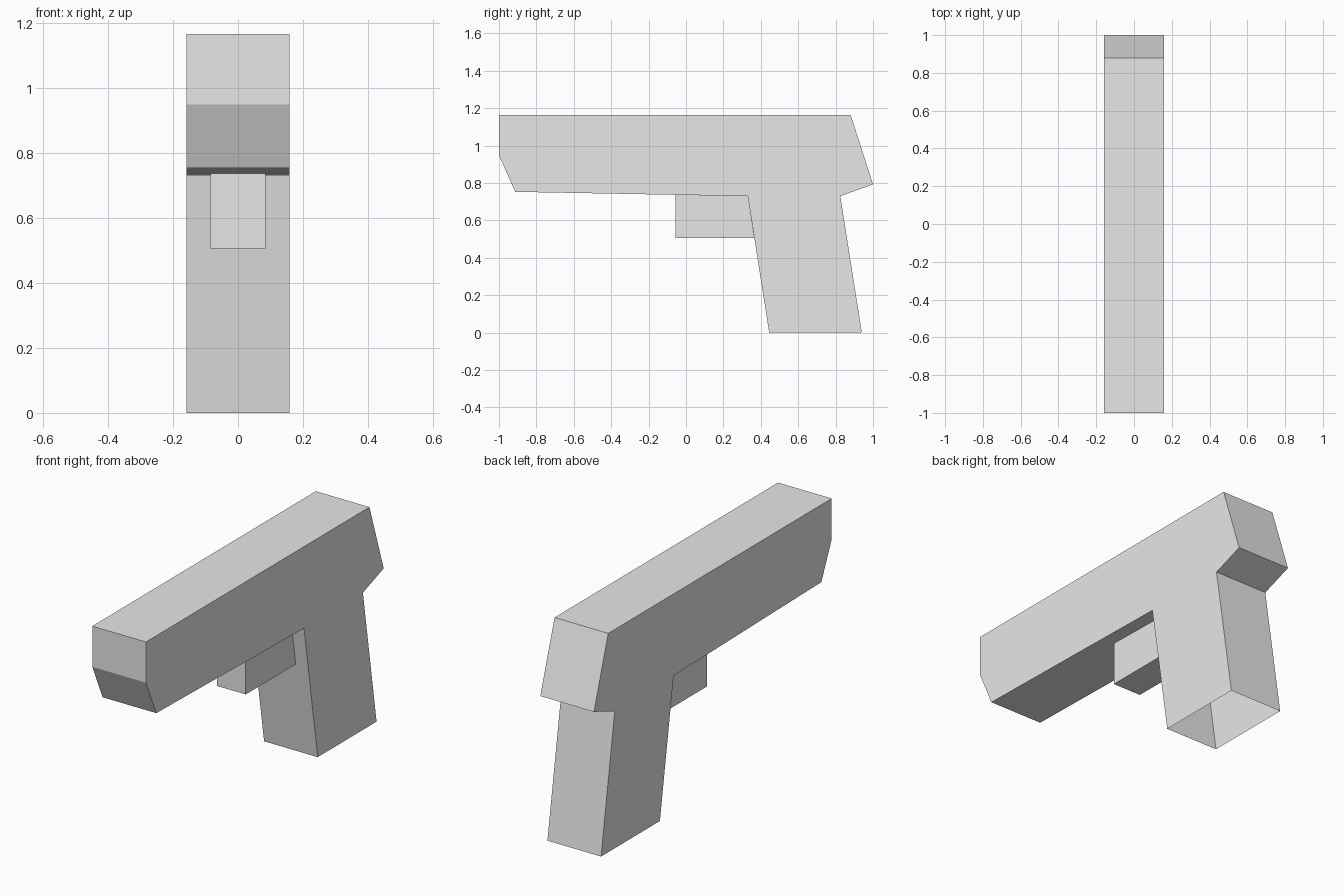
import bpy
import bmesh

cube = bpy.data.objects.get("Cube")
if cube:
    bpy.data.objects.remove(cube, do_unlink=True)

# Single plain colour
grey = bpy.data.materials.new("light_grey")
grey.use_nodes = True
colour = (0.8, 0.8, 0.8, 1)
grey.diffuse_color = colour
grey.node_tree.nodes["Principled BSDF"].inputs["Base Color"].default_value = colour


def extrude_profile(name, profile, half_width, open_edges=()):
    """Extrude a (y, z) outline along x, leaving the listed outline edges open."""
    bm = bmesh.new()
    right = [bm.verts.new((-half_width, y, z)) for y, z in profile]
    left = [bm.verts.new((half_width, y, z)) for y, z in profile]
    bm.faces.new(right)
    bm.faces.new(left[::-1])
    count = len(profile)
    for i in range(count):
        if i not in open_edges:
            j = (i + 1) % count
            bm.faces.new((right[j], right[i], left[i], left[j]))
    bmesh.ops.recalc_face_normals(bm, faces=bm.faces)
    # Concave side walls are split cleanly into triangles
    bmesh.ops.triangulate(bm, faces=[f for f in bm.faces if len(f.verts) > 4])
    mesh = bpy.data.meshes.new(name)
    bm.to_mesh(mesh)
    bm.free()
    mesh.materials.append(grey)
    obj = bpy.data.objects.new(name, mesh)
    bpy.context.collection.objects.link(obj)
    return obj


# Slide and grip in one outline; the bottom of the grip is open
body = [(-1, 1.165), (-1, 0.948), (-0.913, 0.753), (0.33, 0.73), (0.445, 0),
        (0.94, 0), (0.825, 0.73), (1, 0.793), (0.88, 1.165)]
extrude_profile("body_and_grip", body, 0.158, open_edges=(4,))

# Narrow trigger block, open where it meets the body and the grip
trigger = [(-0.055, 0.737), (-0.055, 0.505), (0.365, 0.505), (0.33, 0.73)]
extrude_profile("trigger_block", trigger, 0.084, open_edges=(2, 3))
